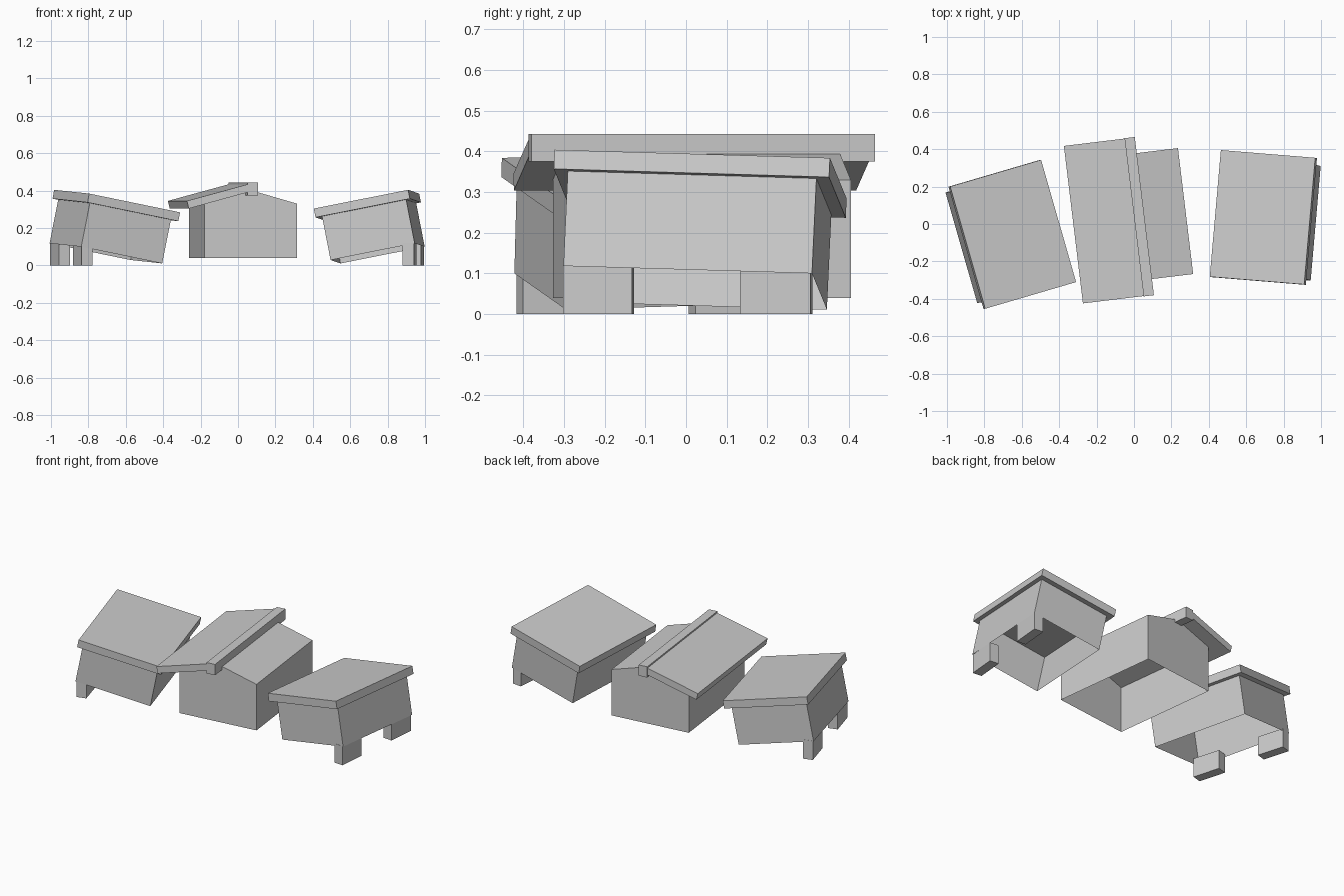
import bpy, bmesh
from math import radians
from mathutils import Matrix, Vector

if "Cube" in bpy.data.objects:
    bpy.data.objects.remove(bpy.data.objects["Cube"])


def prism(name, profile, y0, y1, matrix, open_bottom=False):
    """Extrude an XZ profile (first edge = underside) along Y."""
    bm = bmesh.new()
    front = [bm.verts.new((x, y0, z)) for x, z in profile]
    back = [bm.verts.new((x, y1, z)) for x, z in profile]
    bm.faces.new(front)
    bm.faces.new(back[::-1])
    n = len(profile)
    for i in range(n):
        if i == 0 and open_bottom:
            continue
        j = (i + 1) % n
        bm.faces.new((front[j], front[i], back[i], back[j]))
    bmesh.ops.transform(bm, matrix=matrix, verts=bm.verts)
    bmesh.ops.recalc_face_normals(bm, faces=bm.faces)
    mesh = bpy.data.meshes.new(name)
    bm.to_mesh(mesh)
    bm.free()
    obj = bpy.data.objects.new(name, mesh)
    bpy.context.collection.objects.link(obj)
    return obj


def rect(x0, x1, z0, z1):
    return [(x0, z0), (x1, z0), (x1, z1), (x0, z1)]


def place(x, y, z, angle):
    return Matrix.Translation((x, y, z)) @ Matrix.Rotation(radians(angle), 4, 'Z')


def tilted_box(side, x, y, angle):
    """Open-bottomed box with a lid, tipped up on two feet."""
    ground = place(x, y, 0, angle)
    tilt = (place(x, y, 0.344, angle)
            @ Matrix.Rotation(radians(-1.7), 4, 'X')
            @ Matrix.Rotation(radians(-11.2), 4, 'Y'))
    prism(side + "_lid", rect(-0.258, 0.258, -0.048, 0), -0.34, 0.34, tilt)
    prism(side + "_box", rect(-0.225, 0.235, -0.286, -0.048), -0.307, 0.307,
          tilt, open_bottom=True)
    for end, y0, y1 in (("front", -0.315, -0.145), ("back", 0.122, 0.296)):
        prism(f"{side}_{end}_foot", rect(0.222, 0.282, 0, 0.12), y0, y1, ground)


# Two side boxes, the same design turned to face opposite ways
tilted_box("right", 0.687, 0.036, -5)
tilted_box("left", -0.646, -0.055, 196)

# Middle house: open-bottomed gabled body
mid = place(0.0275, 0.039, 0, 6.9)
prism("house_body", [(-0.25, 0.04), (0.25, 0.04), (0.25, 0.33),
                     (0, 0.402), (-0.25, 0.33)],
      -0.339, 0.339, mid, open_bottom=True)

# Single roof panel on the left slope
prism("roof_panel", [(-0.344, 0.304), (0.01, 0.401), (0, 0.441), (-0.354, 0.345)],
      -0.424, 0.424, mid)

# Ridge cap
prism("ridge_cap", rect(-0.027, 0.028, 0.375, 0.443), -0.426, 0.426, mid)
